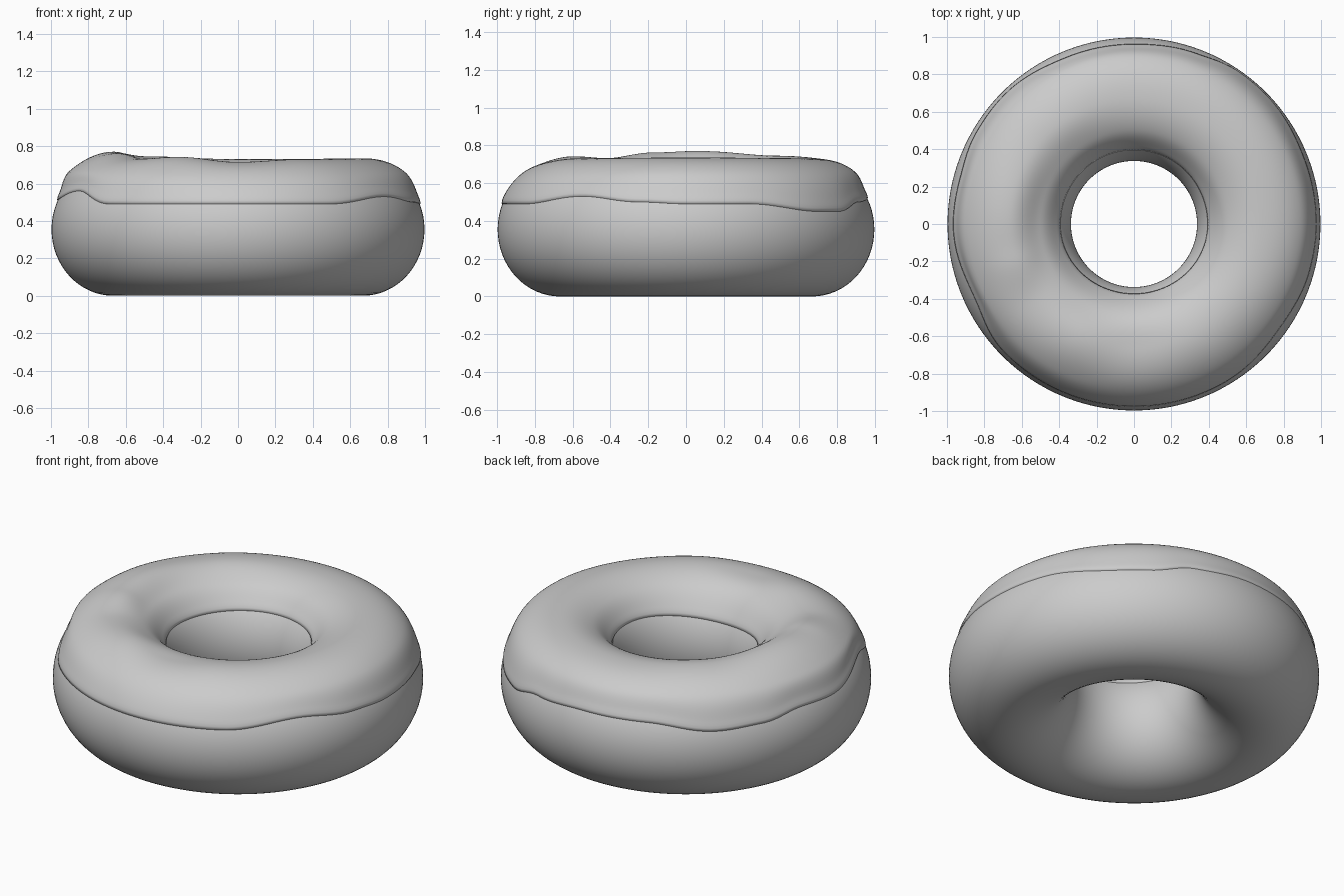
import bpy, bmesh
from math import sin, cos, asin, pi, radians, degrees

if "Cube" in bpy.data.objects:
    bpy.data.objects.remove(bpy.data.objects["Cube"])

R, A, B = 0.667, 0.33, 0.355     # ring radius, half width, half height of the dough
SEG = 160


def ease(points, x):
    """Smoothly interpolate (position, value) pairs."""
    if x <= points[0][0]:
        return points[0][1]
    for (x0, v0), (x1, v1) in zip(points, points[1:]):
        if x <= x1:
            u = (x - x0) / (x1 - x0)
            return v0 + (v1 - v0) * (1 - cos(pi * u)) / 2
    return points[-1][1]


def section(angle, off=0.0):
    """Point on the dough cross-section, moved out along its normal."""
    c, s = cos(angle), sin(angle)
    n = ((c / A) ** 2 + (s / B) ** 2) ** 0.5
    return R + A * c + off * c / A / n, B + B * s + off * s / B / n


def ring_object(name, profile):
    """Sweep a closed profile, which may vary with direction, around z."""
    bm = bmesh.new()
    rings = []
    for i in range(SEG):
        t = 2 * pi * i / SEG
        rings.append([bm.verts.new((r * cos(t), r * sin(t), z))
                      for r, z in profile(degrees(t))])
    n = len(rings[0])
    for i in range(SEG):
        a, b = rings[i], rings[(i + 1) % SEG]
        for j in range(n):
            k = (j + 1) % n
            bm.faces.new((a[j], b[j], b[k], a[k]))
    bmesh.ops.recalc_face_normals(bm, faces=bm.faces)
    for f in bm.faces:
        f.smooth = True
    mesh = bpy.data.meshes.new(name)
    bm.to_mesh(mesh)
    bm.free()
    ob = bpy.data.objects.new(name, mesh)
    bpy.context.collection.objects.link(ob)
    return ob


# Dough ring
def dough_profile(deg):
    return [section(2 * pi * j / 64) for j in range(64)]


# Icing: wavy outer edge height, crest height and shoulder thickness by direction
EDGE = [(0, .49), (20, .49), (45, .45), (55, .45), (70, .50), (90, .52), (112, .52),
        (135, .48), (150, .49), (165, .52), (180, .51), (205, .56), (225, .49),
        (300, .49), (325, .53), (345, .50), (360, .49)]
CREST = [(0, .735), (90, .73), (135, .745), (175, .77), (195, .762), (218, .732),
         (242, .742), (270, .715), (300, .73), (360, .735)]
SHOULDER = [(0, .035), (90, .035), (180, .045), (230, .025), (270, .012),
            (310, .02), (360, .035)]
INNER = [(0, 145), (90, 144), (180, 145), (270, 152), (360, 145)]


def icing_profile(deg):
    a0 = degrees(asin((ease(EDGE, deg) - B) / B))
    a1 = ease(INNER, deg)
    crest = ease(CREST, deg) - 2 * B
    thick = [(a0, .004), (a0 + 4, .010), (52, ease(SHOULDER, deg)), (90, crest),
             (118, .022), (a1 - 4, .010), (a1, .004)]
    angles = [a0 + (a1 - a0) * j / 48 for j in range(49)]
    top = [section(radians(a), ease(thick, a)) for a in angles]
    under = [section(radians(a), -.012) for a in reversed(angles[::4])]
    return top + under


ring_object("dough", dough_profile)
ring_object("icing", icing_profile)
